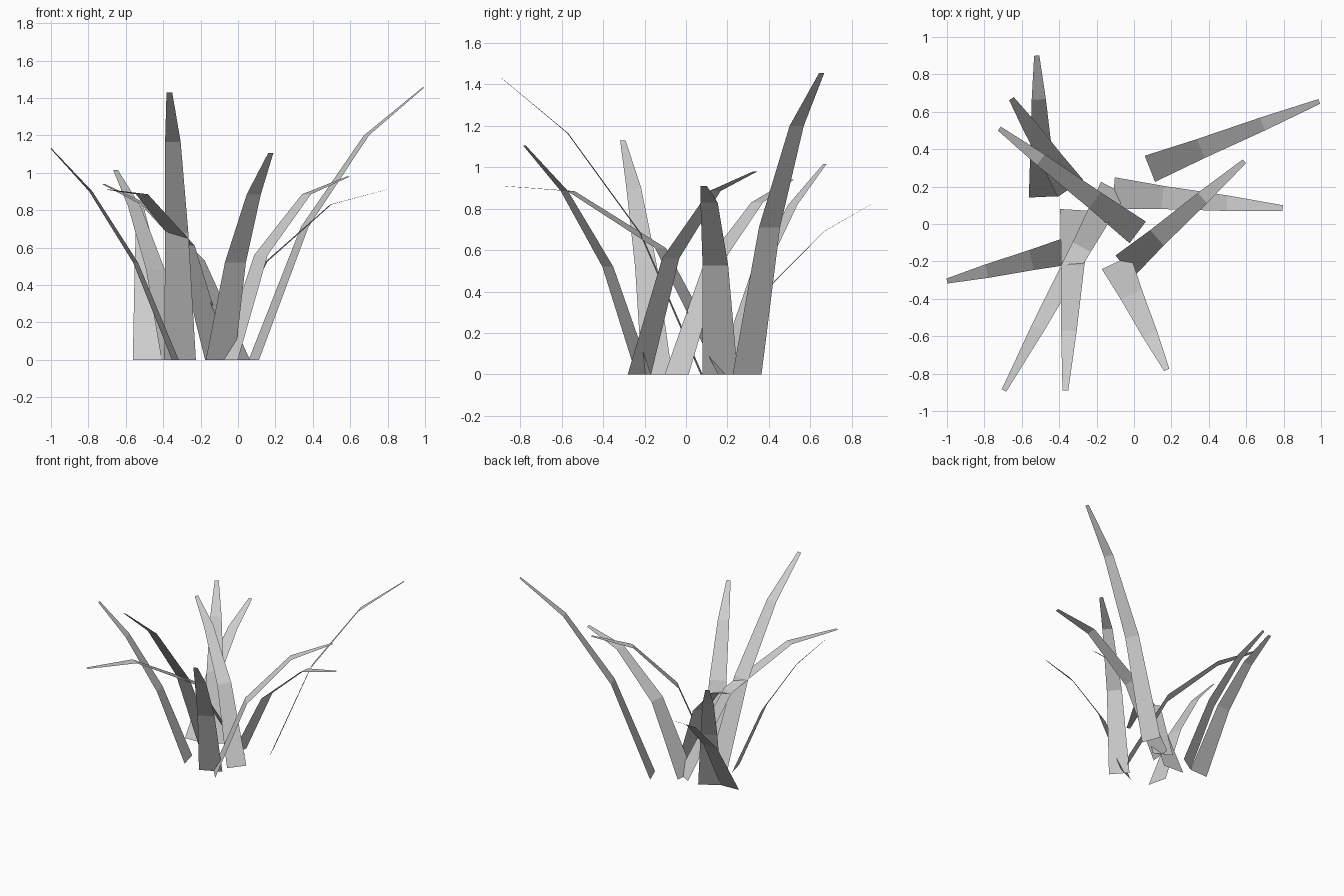
import bpy
from mathutils import Vector

cube = bpy.data.objects.get("Cube")
if cube:
    bpy.data.objects.remove(cube, do_unlink=True)

# Single plain grey for all the grass
grey = bpy.data.materials.new("grass_grey")
grey.use_nodes = True
color = (0.62, 0.62, 0.62, 1)
grey.diffuse_color = color
grey.node_tree.nodes["Principled BSDF"].inputs["Base Color"].default_value = color

TAPER = (1, 0.73, 0.49, 0.18)  # width of each row relative to the root


def blade(name, root, tip, reach, heights, width):
    """Flat three-segment strip, bending outward from root to tip."""
    root, tip = Vector(root), Vector(tip)
    lean = tip - root
    side = Vector((-lean.y, lean.x)).normalized() * width / 2
    verts = []
    for r, z, t in zip((0, *reach, 1), (0, *heights), TAPER):
        centre = root + lean * r
        for s in (-1, 1):
            verts.append((*(centre + side * s * t), z))
    faces = [(i, i + 1, i + 3, i + 2) for i in (0, 2, 4)]
    mesh = bpy.data.meshes.new(name)
    mesh.from_pydata(verts, [], faces)
    mesh.materials.append(grey)
    obj = bpy.data.objects.new(name, mesh)
    bpy.context.collection.objects.link(obj)


# Name, root xy, tip xy, row reach, row heights, root width
blade("back_blade", (-.485, .145), (-.52, .9), (.35, .69), (.43, .69, .825), .155)
blade("back_right_blade", (-.34, .19), (-.655, .67), (.32, .68), (.48, .82, 1.015), .165)
blade("crossing_blade", (.02, -.045), (-.72, .51), (.31, .7), (.53, .83, .94), .145)
blade("tall_left_blade", (.085, .295), (.99, .655), (.3, .665), (.71, 1.2, 1.455), .15)
blade("left_blade", (-.11, .165), (.795, .085), (.29, .67), (.525, .83, .91), .17)
blade("back_left_blade", (-.05, -.225), (.59, .335), (.27, .65), (.56, .885, .98), .15)
blade("front_left_blade", (-.095, -.205), (.175, -.78), (.3, .665), (.52, .885, 1.105), .17)
blade("tall_front_blade", (-.31, .075), (-.367, -.89), (.305, .67), (.68, 1.165, 1.43), .17)
blade("drooping_blade", (-.11, .19), (-.695, -.89), (.29, .69), (.61, .885, .91), .15)
blade("right_blade", (-.335, -.14), (-1, -.305), (.32, .68), (.52, .9, 1.13), .15)
